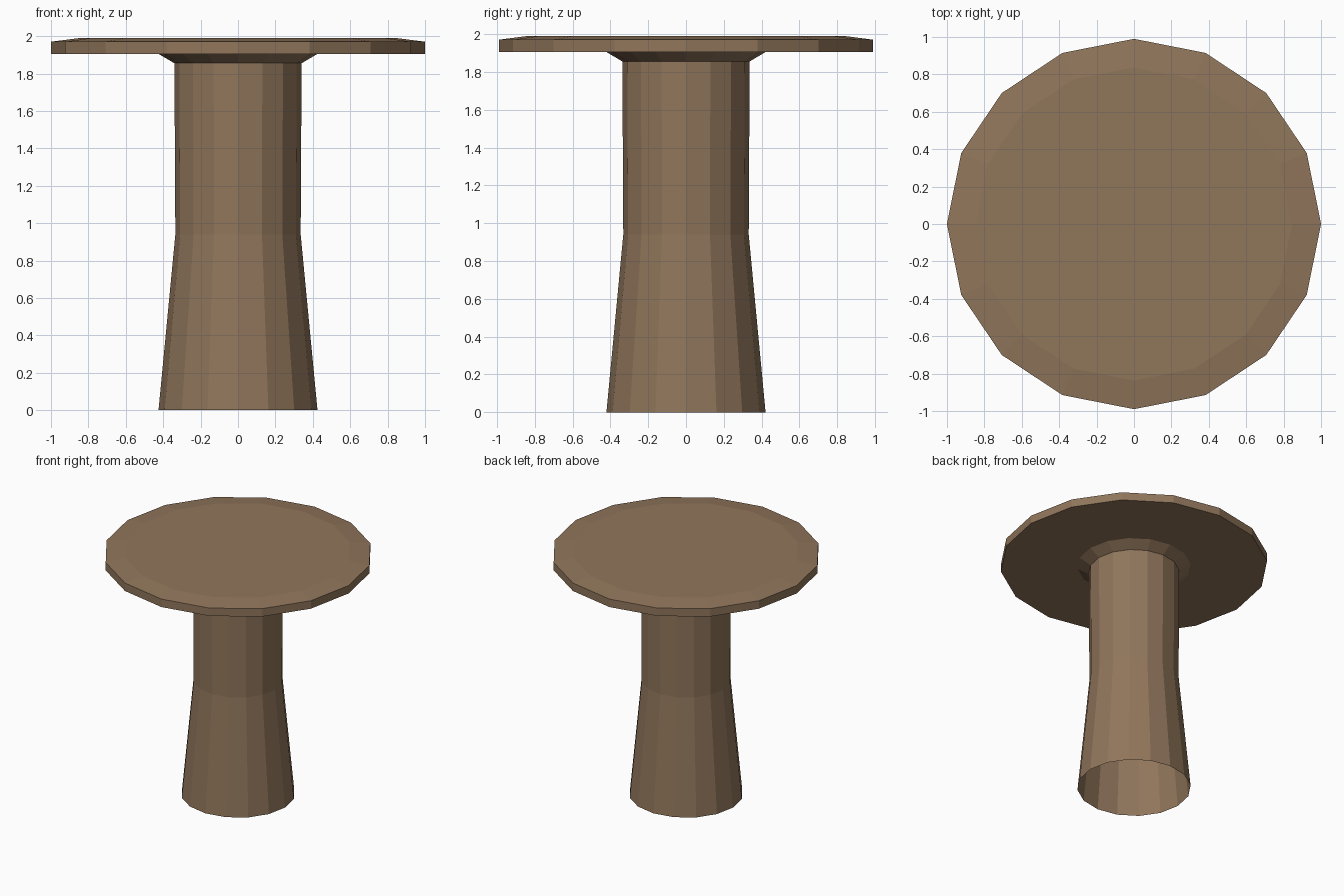
import bpy, bmesh
from math import cos, sin, tau

if "Cube" in bpy.data.objects:
    bpy.data.objects.remove(bpy.data.objects["Cube"])

SIDES = 16
DEPTH = 0.99  # slightly narrower front to back

wood = bpy.data.materials.new("brown_wood")
wood.diffuse_color = (0.28, 0.18, 0.105, 1)
wood.use_nodes = True
wood.node_tree.nodes["Principled BSDF"].inputs["Base Color"].default_value = wood.diffuse_color


def lathe(name, profile, cap_top=False):
    """Flat-shaded 16-sided turning of (radius, z) points, listed bottom to top."""
    bm = bmesh.new()
    rings = [[bm.verts.new((r * cos(tau * i / SIDES), DEPTH * r * sin(tau * i / SIDES), z))
              for i in range(SIDES)] for r, z in profile]
    for low, high in zip(rings, rings[1:]):
        for i in range(SIDES):
            j = (i + 1) % SIDES
            bm.faces.new((low[i], low[j], high[j], high[i]))
    if cap_top:
        bm.faces.new(rings[-1])
    mesh = bpy.data.meshes.new(name)
    bm.to_mesh(mesh)
    bm.free()
    mesh.materials.append(wood)
    obj = bpy.data.objects.new(name, mesh)
    bpy.context.collection.objects.link(obj)
    return obj


# Hollow pedestal, open at the floor, with a flared collar under the top
lathe("pedestal", [(0.425, 0), (0.335, 0.94), (0.34, 1.855), (0.425, 1.905)])

# Round top: underside, rim, shallow chamfer and flat surface
lathe("table_top", [(0.425, 1.905), (1.0, 1.905), (1.0, 1.97), (0.845, 1.99)], cap_top=True)
